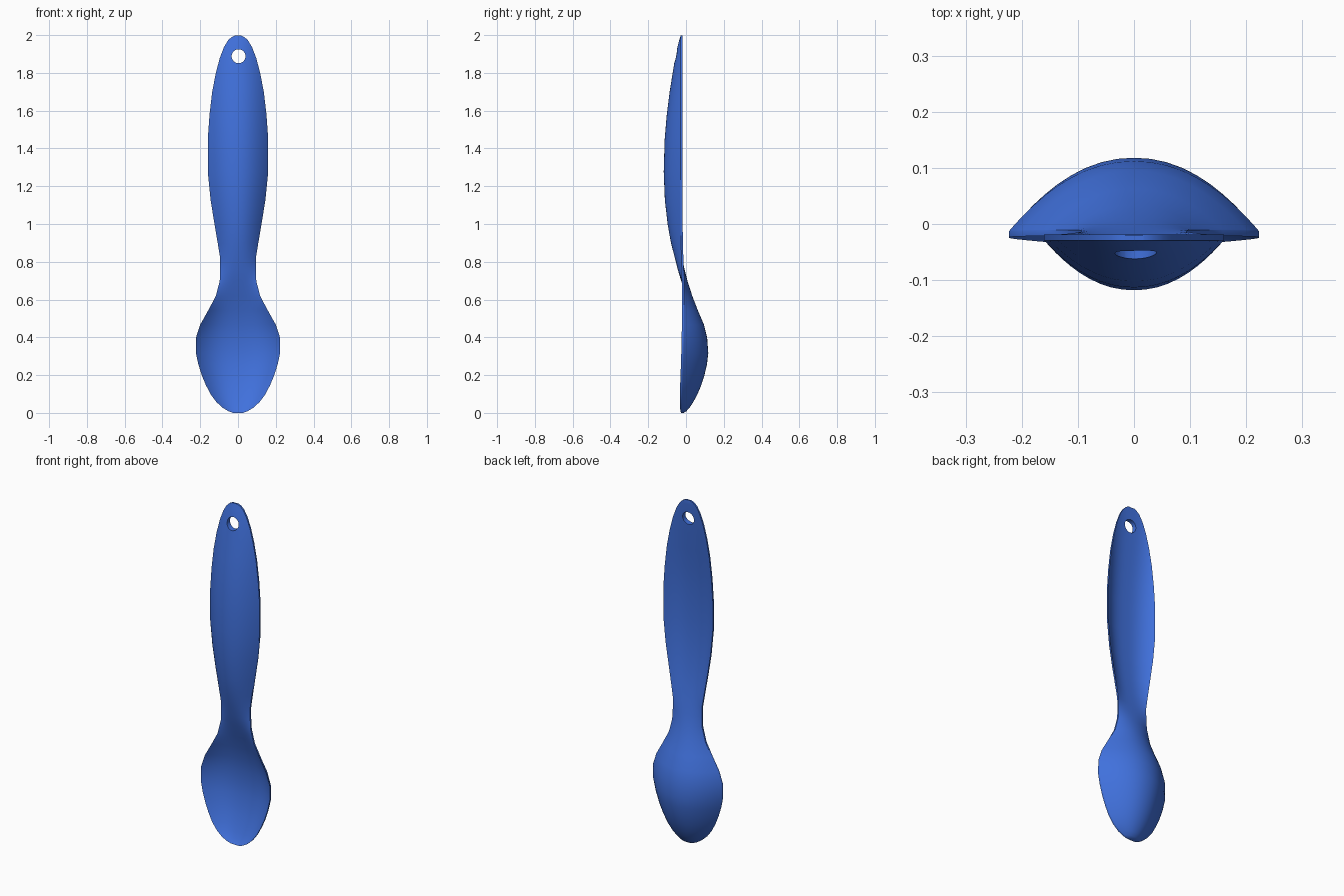
import bpy, bmesh, math

blue = bpy.data.materials.new("blue plastic")
blue.diffuse_color = (0.052, 0.165, 0.72, 1)

# stations: height, half width, rim y, front centre y, back centre y
ROWS = [
    (0.003, 0.026, -0.021, -0.027, -0.013), (0.012, 0.051, -0.024, -0.020, 0.002),
    (0.030, 0.081, -0.027, -0.009, 0.018), (0.060, 0.114, -0.028, 0.005, 0.038),
    (0.100, 0.144, -0.028, 0.020, 0.060), (0.150, 0.170, -0.026, 0.036, 0.081),
    (0.200, 0.191, -0.024, 0.048, 0.097), (0.260, 0.210, -0.022, 0.058, 0.111),
    (0.320, 0.223, -0.020, 0.063, 0.118), (0.400, 0.223, -0.018, 0.060, 0.112),
    (0.470, 0.200, -0.017, 0.049, 0.095), (0.545, 0.158, -0.016, 0.029, 0.063),
    (0.620, 0.118, -0.016, 0.003, 0.034), (0.700, 0.097, -0.016, -0.025, 0.008),
    (0.760, 0.094, -0.017, -0.043, -0.007), (0.820, 0.094, -0.019, -0.058, -0.020),
    (0.900, 0.107, -0.021, -0.079, -0.037), (1.000, 0.124, -0.023, -0.097, -0.052),
    (1.130, 0.145, -0.024, -0.112, -0.065), (1.280, 0.160, -0.024, -0.118, -0.070),
    (1.450, 0.160, -0.024, -0.113, -0.066), (1.580, 0.151, -0.024, -0.102, -0.057),
    (1.700, 0.137, -0.024, -0.087, -0.045), (1.800, 0.118, -0.024, -0.071, -0.034),
    (1.880, 0.097, -0.024, -0.058, -0.027), (1.940, 0.074, -0.024, -0.045, -0.022),
    (1.975, 0.053, -0.024, -0.036, -0.020), (1.992, 0.035, -0.024, -0.031, -0.019),
    (2.000, 0.017, -0.024, -0.029, -0.020),
]
N = 24

# spoon body: a curved shell, thick in the middle and thin at the rim
bm = bmesh.new()
rings = []
for z, w, rim, yf, yb in ROWS:
    k = min(1, max(0, (z - 0.65) / 0.3))      # blends bowl to handle
    front, back = [], []
    for i in range(N + 1):
        s = math.sin((i / N - 0.5) * math.pi)
        f = 1 - abs(s) ** (2.7 - 0.6 * k)     # hollow of bowl, crown of handle
        b = 1 - abs(s) ** (2.1 + 0.8 * k)     # belly of bowl, channel of handle
        r0, r1 = rim - 0.005, rim + 0.005
        front.append(bm.verts.new((s * w, r0 + (yf - r0) * f, z)))
        back.append(bm.verts.new((s * w, r1 + (yb - r1) * b, z)))
    rings.append(front + back[::-1])
M = len(rings[0])
for a, b in zip(rings, rings[1:]):
    for i in range(M):
        j = (i + 1) % M
        bm.faces.new((a[i], a[j], b[j], b[i]))
for r in (rings[0], rings[-1]):
    for i in range(N):
        bm.faces.new((r[i], r[i + 1], r[M - 2 - i], r[M - 1 - i]))
bmesh.ops.recalc_face_normals(bm, faces=bm.faces)
bmesh.ops.translate(bm, verts=bm.verts, vec=(0, 0, -0.003))
mesh = bpy.data.meshes.new("spoon")
bm.to_mesh(mesh)
bm.free()
mesh.materials.append(blue)
spoon = bpy.data.objects.new("spoon", mesh)
bpy.context.collection.objects.link(spoon)

# hanging hole
bpy.ops.mesh.primitive_cylinder_add(vertices=24, radius=0.037, depth=0.4,
                                    location=(0.003, 0, 1.888),
                                    rotation=(math.pi / 2, 0, 0))
cutter = bpy.context.object
cutter.name = "hole_cutter"
cutter.hide_render = True
cutter.data.materials.append(blue)
mod = spoon.modifiers.new("hole", 'BOOLEAN')
mod.operation = 'DIFFERENCE'
mod.solver = 'EXACT'
mod.object = cutter

bpy.ops.object.select_all(action='DESELECT')
spoon.select_set(True)
bpy.context.view_layer.objects.active = spoon
bpy.ops.object.modifier_apply(modifier="hole")
bpy.data.objects.remove(cutter)
bpy.ops.object.shade_smooth_by_angle(angle=math.radians(40))
